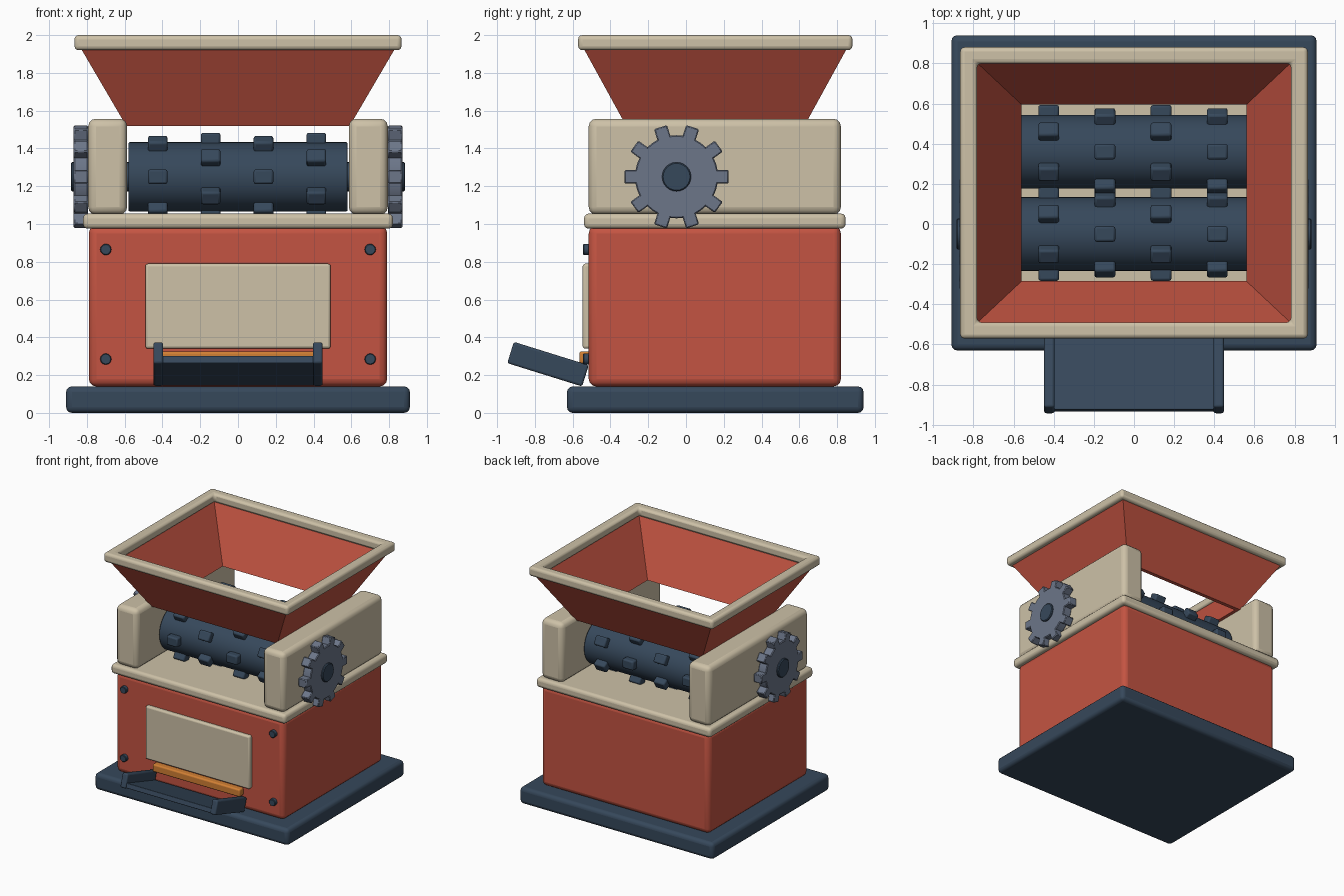
import bpy, bmesh, math
from mathutils import Matrix, Vector

if "Cube" in bpy.data.objects:
    bpy.data.objects.remove(bpy.data.objects["Cube"])


def srgb(r, g, b):
    f = lambda c: c / 12.92 if c <= 0.04045 else ((c + 0.055) / 1.055) ** 2.4
    return (f(r / 255), f(g / 255), f(b / 255), 1)


def material(name, *rgb):
    m = bpy.data.materials.new(name)
    m.diffuse_color = srgb(*rgb)
    m.use_nodes = True
    m.node_tree.nodes["Principled BSDF"].inputs["Base Color"].default_value = m.diffuse_color
    return m


RED = material("brick red", 196, 84, 66)
CREAM = material("cream", 205, 193, 167)
NAVY = material("dark slate", 54, 72, 91)
STEEL = material("gear grey", 108, 118, 137)
ORANGE = material("orange", 210, 128, 52)

CY = 0.155          # centre line of the housing
ROLLER_Z = 1.25
ROLLER_YS = (-0.05, 0.36)


def finish(name, bm, mat, bevel=0, segments=3):
    bmesh.ops.recalc_face_normals(bm, faces=bm.faces)
    me = bpy.data.meshes.new(name)
    bm.to_mesh(me)
    bm.free()
    me.materials.append(mat)
    ob = bpy.data.objects.new(name, me)
    bpy.context.collection.objects.link(ob)
    bpy.context.view_layer.objects.active = ob
    ob.select_set(True)
    if bevel:
        mod = ob.modifiers.new("Bevel", "BEVEL")
        mod.width, mod.segments = bevel, segments
        mod.limit_method, mod.angle_limit = "ANGLE", math.radians(40)
    bpy.ops.object.shade_smooth_by_angle(angle=math.radians(35))
    ob.select_set(False)
    return ob


def add_box(bm, lo, hi, matrix=Matrix()):
    lo, hi = Vector(lo), Vector(hi)
    m = matrix @ Matrix.Translation((lo + hi) / 2) @ Matrix.Diagonal((*(hi - lo), 1))
    bmesh.ops.create_cube(bm, size=1, matrix=m)


def box(name, lo, hi, mat, bevel=0, matrix=Matrix()):
    bm = bmesh.new()
    add_box(bm, lo, hi, matrix)
    return finish(name, bm, mat, bevel)


def add_cylinder(bm, centre, radius, length, axis, sides=32):
    m = Matrix.Translation(centre) @ Matrix.Rotation(math.pi / 2, 4, axis)
    bmesh.ops.create_cone(bm, cap_ends=True, segments=sides, radius1=radius,
                          radius2=radius, depth=length, matrix=m)


def ring_frame(name, loops, mat, bevel=0):
    """Closed rectangular tube; each loop is (half x, half y, z)."""
    bm = bmesh.new()
    rings = [[bm.verts.new((sx * hx, CY + sy * hy, z))
              for sx, sy in ((-1, -1), (1, -1), (1, 1), (-1, 1))] for hx, hy, z in loops]
    for i, a in enumerate(rings):
        b = rings[(i + 1) % len(rings)]
        for k in range(4):
            n = (k + 1) % 4
            bm.faces.new((a[k], a[n], b[n], b[k]))
    return finish(name, bm, mat, bevel)


# Base, housing and deck
box("base", (-0.91, -0.63, 0), (0.91, 0.94, 0.14), NAVY, 0.03)
box("housing", (-0.79, -0.515, 0.14), (0.79, 0.82, 0.99), RED, 0.04)
box("deck", (-0.82, -0.54, 0.975), (0.82, 0.845, 1.055), CREAM, 0.025)

# Front panel, outlet strip and bolts
box("front_panel", (-0.49, -0.547, 0.34), (0.49, -0.50, 0.79), CREAM, 0.014)
box("outlet_strip", (-0.41, -0.565, 0.26), (0.41, -0.50, 0.325), ORANGE, 0.012)
for x in (-0.70, 0.70):
    for z in (0.285, 0.865):
        bm = bmesh.new()
        add_cylinder(bm, (x, -0.52, z), 0.03, 0.05, "X", 12)
        finish("bolt", bm, NAVY, 0.004, 1)

# Output tray: a floor with two rails, tilted up towards the front
tilt = Matrix.Translation((0, -0.55, 0.14)) @ Matrix.Rotation(math.radians(-17.3), 4, "X")
box("tray_floor", (-0.41, -0.405, 0.005), (0.41, 0, 0.045), NAVY, 0.005, tilt)
for s in (-1, 1):
    box("tray_rail", (s * 0.422 - 0.026, -0.415, 0), (s * 0.422 + 0.026, 0, 0.118),
        NAVY, 0.012, tilt)

# Bearing blocks and side gears
for s in (-1, 1):
    box("bearing_block", (s * 0.69 - 0.103, -0.515, 1.05), (s * 0.69 + 0.103, 0.82, 1.557),
        CREAM, 0.04)
    bm = bmesh.new()
    centre = Vector((s * 0.832, ROLLER_YS[0], ROLLER_Z))
    add_cylinder(bm, centre, 0.22, 0.076, "Y", 40)
    for k in range(10):
        turn = Matrix.Translation(centre) @ Matrix.Rotation(k * math.tau / 10, 4, "X")
        add_box(bm, (-0.038, 0.19, -0.036), (0.038, 0.276, 0.036), turn)
    finish("gear", bm, STEEL, 0.006, 1)

bm = bmesh.new()
add_cylinder(bm, (0, ROLLER_YS[0], ROLLER_Z), 0.077, 1.77, "Y", 24)
finish("gear_axle", bm, NAVY, 0.006, 1)

# Shredding rollers with staggered teeth
for y in ROLLER_YS:
    bm = bmesh.new()
    add_cylinder(bm, (0, y, ROLLER_Z), 0.184, 1.16, "Y", 40)
    finish("roller", bm, NAVY, 0.008, 2)
    bm = bmesh.new()
    for col in range(4):
        for k in range(6):
            angle = math.radians(60 * k + 30 * (col % 2))
            turn = (Matrix.Translation((-0.425 + 0.28 * col, y, ROLLER_Z))
                    @ Matrix.Rotation(angle, 4, "X"))
            add_box(bm, (-0.052, 0.16, -0.039), (0.052, 0.233, 0.039), turn)
    finish("roller_teeth", bm, NAVY, 0.012, 2)

# Hopper funnel and its rim
ring_frame("hopper", [(0.592, 0.472, 1.52), (0.835, 0.70, 1.935),
                      (0.80, 0.665, 1.935), (0.56, 0.44, 1.52)], RED)
ring_frame("hopper_rim", [(0.866, 0.726, 1.92), (0.866, 0.726, 2.0),
                          (0.782, 0.645, 2.0), (0.782, 0.645, 1.92)], CREAM, 0.022)
